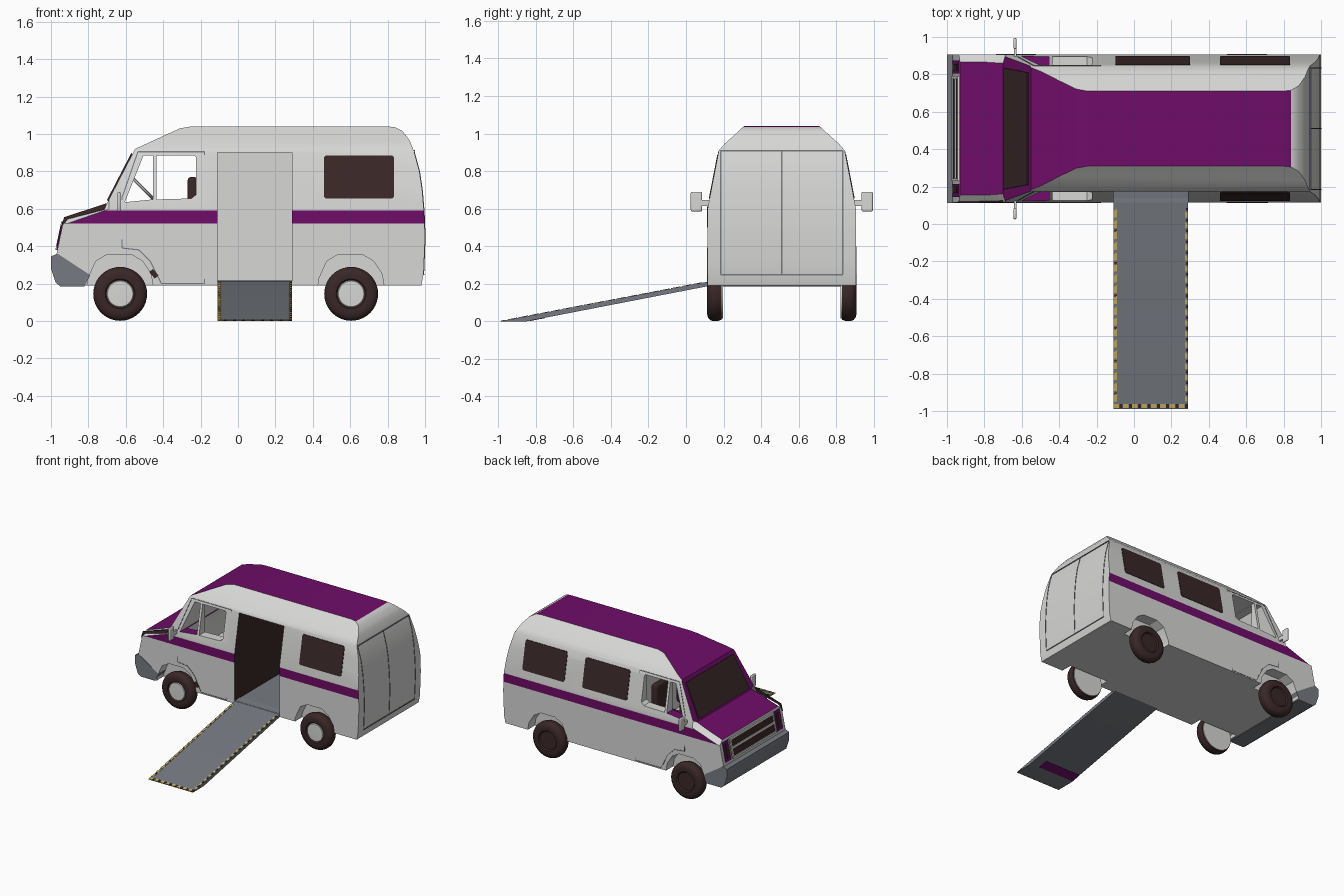
import bpy, bmesh, math
from mathutils import Vector

if "Cube" in bpy.data.objects:
    bpy.data.objects.remove(bpy.data.objects["Cube"])

C = 0.51  # y of the van's centre line


def material(name, rgb):
    m = bpy.data.materials.new(name)
    m.diffuse_color = (*rgb, 1)
    m.use_nodes = True
    m.node_tree.nodes["Principled BSDF"].inputs["Base Color"].default_value = m.diffuse_color
    return m


WHITE = material("light grey paint", (0.68, 0.68, 0.67))
PURPLE = material("purple paint", (0.16, 0.004, 0.14))
DARK = material("dark brown", (0.042, 0.02, 0.02))
GREY = material("slate grey", (0.18, 0.195, 0.22))
YELLOW = material("warning yellow", (0.58, 0.45, 0.14))


def finish(name, bm, *mats):
    bmesh.ops.recalc_face_normals(bm, faces=bm.faces[:])
    me = bpy.data.meshes.new(name)
    bm.to_mesh(me)
    bm.free()
    ob = bpy.data.objects.new(name, me)
    bpy.context.collection.objects.link(ob)
    for m in mats:
        me.materials.append(m)
    return ob


def add_slab(bm, poly, d):
    a = [bm.verts.new(p) for p in poly]
    b = [bm.verts.new(Vector(p) + Vector(d)) for p in poly]
    bm.faces.new(a)
    bm.faces.new(b[::-1])
    for i in range(len(a)):
        j = (i + 1) % len(a)
        bm.faces.new((a[i], b[i], b[j], a[j]))


def slabs(name, polys, d, mat):
    bm = bmesh.new()
    for p in polys:
        add_slab(bm, p, d)
    return finish(name, bm, mat)


def prism(name, xz, y0, y1, mat):
    return slabs(name, [[(x, y0, z) for x, z in xz]], (0, y1 - y0, 0), mat)


def box(name, x0, x1, y0, y1, z0, z1, mat, bevel=0):
    ob = prism(name, [(x0, z0), (x1, z0), (x1, z1), (x0, z1)], y0, y1, mat)
    if bevel:
        m = ob.modifiers.new("round", 'BEVEL')
        m.width, m.segments = bevel, 3
    return ob


SECTION = [(0, .395), (.6, .395), (.91, .335), (.945, .305), (.99, .255), (1.05, .19)]


def half_width(z):
    for (z0, w0), (z1, w1) in zip(SECTION, SECTION[1:]):
        if z <= z1:
            return w0 + (w1 - w0) * (z - z0) / (z1 - z0)
    return SECTION[-1][1]


def side_plates(name, polys, side, mat, off=.004):
    pts = [[(x, C + side * (half_width(z) - .004), z) for x, z in p] for p in polys]
    return slabs(name, pts, (0, side * (off + .004), 0), mat)


def seam(path, h=.003):
    quads = []
    for a, b in zip(path, path[1:]):
        t = Vector((b[0] - a[0], b[1] - a[1])).normalized() * h
        quads.append([(a[0] - t.y, a[1] + t.x), (b[0] - t.y, b[1] + t.x),
                      (b[0] + t.y, b[1] - t.x), (a[0] + t.y, a[1] - t.x)])
    return quads


# body shell: side silhouette, sliced and pushed to the cross-section
REAR = [(.94, .91), (.97, .80), (.985, .70), (.995, .58), (1, .45), (.995, .32), (.992, .25)]
OUTLINE = [(-.82, .19), (-.95, .2), (-.97, .36), (-.93, .55), (-.70, .63), (-.55, .92), (-.42, .98),
           (-.31, 1.03), (-.25, 1.04), (.80, 1.04), (.84, 1.036), (.88, 1.015), (.915, .97)] + REAR + [(.98, .19)]
bm = bmesh.new()
add_slab(bm, [(x, -1, z) for x, z in OUTLINE], (0, 2, 0))


def cut(co, no, keep=lambda f: True):
    fs = [f for f in bm.faces if keep(f)]
    geom = set(fs) | {e for f in fs for e in f.edges} | {v for f in fs for v in f.verts}
    bmesh.ops.bisect_plane(bm, geom=list(geom), plane_co=co, plane_no=no, dist=1e-5)


for z in (.52, .59, .60, .91, .945, .99):
    cut((0, 0, z), (0, 0, 1))
cut((-.69, 0, 0), (1, 0, 0))
cut((-.93, 0, .515), (-.08, 0, .23), lambda f: all(v.co.x < -.68 for v in f.verts))
for v in bm.verts:
    x, z = v.co.x, v.co.z
    w = half_width(z)
    if -.94 < x < -.695 and z > .535 + (x + .93) * .348:
        w -= .04
    v.co.y = C + math.copysign(w, v.co.y)
body = finish("van_body", bm, WHITE, PURPLE, DARK, GREY)

# openings: doorway, cab space, cab windows, wheel wells
QUARTER = [(-.605, .635), (-.505, .885), (-.455, .885), (-.455, .65)]
DOORGLASS = [(-.435, .65), (-.435, .885), (-.235, .885), (-.225, .875), (-.225, .675), (-.25, .655)]
cutters = [box("cut_doorway", -.11, .29, -.2, .80, .213, .90, WHITE),
           prism("cut_cab", [(-.63, .55), (-.50, .88), (-.16, .88), (-.16, .40), (-.63, .40)], C - .31, C + .31, WHITE),
           prism("cut_quarter", QUARTER, -.2, 1.2, WHITE),
           prism("cut_glass", DOORGLASS, -.2, 1.2, WHITE)]
for cx in (-.63, .605):
    arch = [(cx + a, z) for a, z in ((-.18, .1), (-.175, .22), (-.13, .32), (-.07, .355),
                                     (.06, .355), (.12, .32), (.165, .25), (.19, .1))]
    cutters += [prism("cut_well", arch, 0, .205, WHITE), prism("cut_well", arch, .815, 1.1, WHITE)]
for c in cutters:
    c.hide_render = True
    m = body.modifiers.new("cut", 'BOOLEAN')
    m.operation, m.solver, m.object = 'DIFFERENCE', 'EXACT', c
dg = bpy.context.evaluated_depsgraph_get()
mesh = bpy.data.meshes.new_from_object(body.evaluated_get(dg))
body.modifiers.clear()
body.data = mesh
for c in cutters:
    bpy.data.objects.remove(c)
mesh.materials.clear()
for m in (WHITE, PURPLE, DARK, GREY):
    mesh.materials.append(m)
for p in mesh.polygons:
    c, n = p.center, p.normal
    d = abs(c.y - C)
    p.material_index = 0
    if n.z > .3 and d < .05 and c.z > .55 and c.x < .84:
        p.material_index = 1                      # roof, screen surround, bonnet
    elif abs(n.y) > .7 and d > .34 and .52 < c.z < .59 and c.x > -.93:
        p.material_index = 1                      # side stripe
    if -.12 < c.x < .3 and c.y < .82 and .2 < c.z < .91 and d < half_width(c.z) - .02:
        p.material_index = 2 if abs(n.x) > .9 else 3 if n.z > .9 else 0

# windscreen
slabs("windscreen", [[(-.694, C - .325, .642), (-.694, C + .325, .642), (-.564, C + .30, .893), (-.564, C - .30, .893)]],
      (-.007, 0, .004), DARK)


# side windows
def window(x0, x1, z0=.655, z1=.885, r=.01):
    return [(x0 + r, z0), (x1 - r, z0), (x1, z0 + r), (x1, z1 - r), (x1 - r, z1), (x0 + r, z1), (x0, z1 - r), (x0, z0 + r)]


side_plates("near_side_window", [window(.46, .835)], -1, DARK)
side_plates("far_side_windows", [window(.46, .835), window(-.10, .30)], 1, DARK)
# front door seams, mirrors
DOOR = [(-.535, .905), (-.62, .66), (-.62, .39), (-.53, .38), (-.47, .32), (-.41, .2), (-.18, .2), (-.18, .905), (-.535, .905)]
for s, n in ((-1, "near"), (1, "far")):
    side_plates(n + "_door_seam", seam(DOOR), s, GREY, .002)
    y = sorted((C + s * .425, C + s * .485))
    box(n + "_mirror", -.645, -.628, *y, .585, .69, WHITE, .008)
    y = sorted((C + s * .38, C + s * .43))
    box(n + "_mirror_arm", -.642, -.628, *y, .615, .645, WHITE)
side_plates("bonnet_edge_trim", [[(-.945, .50), (-.93, .555), (-.70, .63), (-.715, .595), (-.91, .545)]], -1, DARK)
side_plates("step_trim", seam([(-.465, .27), (-.435, .235)], .013), -1, DARK)

# rear door seams
for k in (-.325, 0, .325):
    pts = [(x - .01, z) for x, z in REAR] + [(x + .003, z) for x, z in REAR[::-1]]
    prism("rear_door_seam", pts, C + k - .003, C + k + .003, GREY)
box("rear_door_top_seam", .93, .945, C - .325, C + .325, .905, .913, GREY)
box("rear_door_sill_seam", .98, .996, C - .325, C + .325, .245, .252, GREY)


# bumper, grille and lamps
bump = [(-1, .345), (-1, .28), (-.975, .205), (-.95, .185), (-.82, .185), (-.79, .245), (-.965, .36)]
prism("front_bumper", bump, C - .397, C + .397, GREY)


def nose(y0, y1, z0, z1):
    f = lambda z: -.968 + .04 * (z - .36) / .19
    return [(f(z0), C + y0, z0), (f(z0), C + y1, z0), (f(z1), C + y1, z1), (f(z1), C + y0, z1)]


slabs("grille", [nose(-.28, .28, .385, .53)], (-.007, 0, 0), DARK)
slabs("grille_frame", [nose(-.28, .28, z, z + .014) for z in (.38, .452, .52)]
      + [nose(y, y + .014, .394, .52) for y in (-.28, .266)], (-.013, 0, 0), WHITE)
slabs("corner_lamps", [nose(-.365, -.295, .38, .53), nose(.295, .365, .38, .53)], (-.007, 0, 0), PURPLE)
slabs("headlamps", [nose(-.345, -.31, .40, .51), nose(.31, .345, .40, .51)], (-.012, 0, 0), DARK)

# seats and steering wheel
for y in (.35, .67):
    box("seat_cushion", -.44, -.24, y - .09, y + .09, .40, .53, DARK, .02)
    box("seat_back", -.27, -.215, y - .09, y + .09, .50, .77, DARK, .02)
bpy.ops.mesh.primitive_torus_add(location=(-.51, .68, .71), rotation=(0, math.radians(45), 0), major_radius=.085,
                                 minor_radius=.008, major_segments=28, minor_segments=8)
bpy.context.object.name = "steering_wheel"
bpy.context.object.data.materials.append(WHITE)


# wheels
def lathe(name, prof, x, y, s, mat):
    bm = bmesh.new()
    vs = [bm.verts.new((x + r, y + s * d, .145)) for r, d in prof]
    es = [bm.edges.new(p) for p in zip(vs, vs[1:])]
    bmesh.ops.spin(bm, geom=vs + es, cent=(x, y, .145), axis=(0, 1, 0), angle=2 * math.pi, steps=40)
    bmesh.ops.remove_doubles(bm, verts=bm.verts[:], dist=1e-4)
    return finish(name, bm, mat)


TYRE = [(0, .012), (.072, .012), (.08, .002), (.105, 0), (.125, .005), (.138, .016), (.144, .032), (.144, .055), (.136, .078), (0, .08)]
for x in (-.63, .605):
    for y, s in ((.112, 1), (.908, -1)):
        lathe("tyre", TYRE, x, y, s, DARK)
        lathe("wheel_back", [(0, .078), (.13, .078), (.13, .084), (0, .084)], x, y, s, WHITE)
        if s > 0:
            lathe("hub", [(0, .004), (.068, .006), (.074, .013), (0, .013)], x, y, s, WHITE)

# ramp with warning marks along its edges
slabs("ramp", [[(-.11, y, z) for y, z in ((-.99, 0), (-.85, 0), (.12, .188), (.18, .195), (.18, .217), (.11, .21))]],
      (.40, 0, 0), GREY)
rz = lambda y: (y + .99) * .21 / 1.10 - .002
mark = lambda x0, x1, y0, y1, k: [(x0, y0, rz(y0)), (x1, y0, rz(y0)), (x1, y1 + k, rz(y1 + k)), (x0, y1, rz(y1))]
yellow, dark = [], []
for i in range(18):
    y = -.95 + i * .058
    for x, k in ((-.11, .012), (.272, -.012)):
        yellow.append(mark(x, x + .018, y, y + .032, k))
        if x > 0 or i % 3 == 0:
            dark.append(mark(x + .006, x + .018, y + .036, y + .05, 0))
for i in range(8):
    x = -.11 + i * .05
    yellow.append(mark(x, x + .03, -.985, -.962, 0))
    dark.append(mark(x + .032, x + .048, -.985, -.962, 0))
slabs("ramp_yellow_marks", yellow, (0, 0, .005), YELLOW)
slabs("ramp_dark_marks", dark, (0, 0, .005), DARK)
bz = lambda y: (y + .85) * .188 / .97 + .001
slabs("ramp_underside_patch", [[(-.11, -.83, bz(-.83)), (.21, -.83, bz(-.83)), (.21, -.75, bz(-.75)), (-.11, -.75, bz(-.75))]],
      (0, 0, -.003), PURPLE)

# smooth shading with sharp creases
for o in bpy.data.objects:
    o.select_set(o.type == 'MESH')
bpy.context.view_layer.objects.active = body
bpy.ops.object.shade_smooth_by_angle(angle=math.radians(30))
